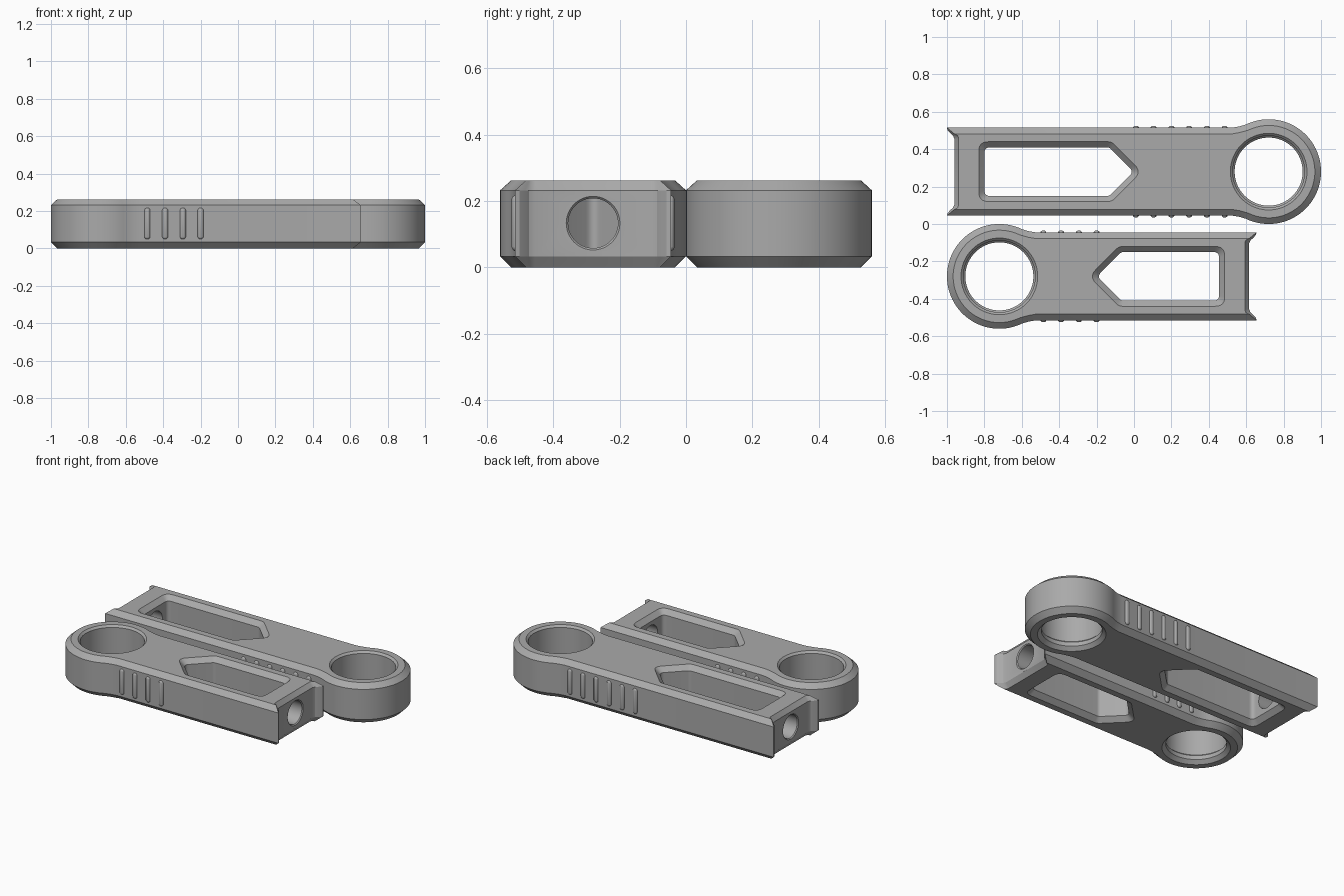
import bpy, bmesh, math
from mathutils import Vector

cube = bpy.data.objects.get("Cube")
if cube:
    bpy.data.objects.remove(cube, do_unlink=True)

GREY = (0.40, 0.40, 0.40, 1)
mat = bpy.data.materials.new("plain grey")
mat.use_nodes = True
mat.diffuse_color = GREY
mat.node_tree.nodes["Principled BSDF"].inputs["Base Color"].default_value = GREY

H = 0.262          # thickness
R = 0.28           # ring outer radius
W = 0.235          # body half width
C = 0.033          # edge chamfer


def loft(bm, loops):
    """Closed solid through loops of equal point count."""
    rows = [[bm.verts.new(p) for p in loop] for loop in loops]
    n = len(rows[0])
    for a, b in zip(rows, rows[1:]):
        for i in range(n):
            j = (i + 1) % n
            bm.faces.new((a[i], a[j], b[j], b[i]))
    bm.faces.new(rows[0][::-1])
    bm.faces.new(rows[-1])


def solid(name, lofts):
    bm = bmesh.new()
    for loops in lofts:
        loft(bm, loops)
    bmesh.ops.recalc_face_normals(bm, faces=bm.faces)
    me = bpy.data.meshes.new(name)
    bm.to_mesh(me)
    bm.free()
    me.materials.append(mat)
    ob = bpy.data.objects.new(name, me)
    bpy.context.collection.objects.link(ob)
    return ob


def at_z(points, z):
    return [(x, y, z) for x, y in points]


def circle(r, n=64):
    return [(r * math.cos(math.tau * i / n), r * math.sin(math.tau * i / n)) for i in range(n)]


def rounded(corners, radius, steps=6):
    """Polygon with every corner replaced by a curve."""
    pts = [Vector(c) for c in corners]
    out = []
    for i, p in enumerate(pts):
        u = (pts[i - 1] - p).normalized()
        v = (pts[(i + 1) % len(pts)] - p).normalized()
        d = radius * math.tan((math.pi - u.angle(v)) / 2)
        a, b = p + u * d, p + v * d
        for k in range(steps + 1):
            t = k / steps
            q = a * (1 - t) ** 2 + p * 2 * t * (1 - t) + b * t * t
            out.append((q.x, q.y))
    return out


def arm_outline(length, inset):
    """Ring, neck, straight body and scooped end with two horns."""
    k = inset / C
    half = []
    for i in range(33):
        a = math.pi + math.radians(64 - 180) * i / 32
        half.append(((R - inset) * math.cos(a), (R - inset) * math.sin(a)))
    half += [(0.155, W + 0.007 - inset), (0.195, W - inset)]
    # distance back from the tip, half width, then how far the top edge is inset
    for back, y, dx, dy in ((0, W, .04, .033), (.003, .222, .048, .025), (.018, .205, .04, .013),
                            (.032, .193, .028, .006), (.04, .175, .022, 0)):
        half.append((length - back - dx * k, y - dy * k))
    return half + [(x, -y) for x, y in half[:0:-1]]


def slot_outline(tip, end, grow):
    """Window with a pointed end towards the ring."""
    w = 0.13 + grow
    x = tip + 0.042 - 1.414 * grow
    return rounded([(x, 0), (x + w, -w), (end + grow, -w), (end + grow, w), (x + w, w)], 0.03 + 0.7 * grow)


def cut(target, cutter):
    mod = target.modifiers.new("cut", 'BOOLEAN')
    mod.operation = 'DIFFERENCE'
    mod.solver = 'EXACT'
    mod.object = cutter
    cutter.hide_render = True
    bpy.context.view_layer.objects.active = target
    bpy.ops.object.modifier_apply(modifier=mod.name)
    bpy.data.objects.remove(cutter, do_unlink=True)


def smooth(ob, degrees):
    bpy.ops.object.select_all(action='DESELECT')
    ob.select_set(True)
    bpy.context.view_layer.objects.active = ob
    bpy.ops.object.shade_smooth_by_angle(angle=math.radians(degrees))


def make_arm(name, length, slot_tip, ribs, location, turn):
    # Chamfered body
    full, small = arm_outline(length, 0), arm_outline(length, C)
    arm = solid(name, [[at_z(small, 0), at_z(full, C), at_z(full, H - 0.03), at_z(small, H)]])

    # Stepped round hole with a lip near the base
    profile = ((.215, -.01), (.182, .023), (.182, .05), (.192, .06), (.192, H - .013), (.215, H + .01))
    cut(arm, solid("bore_cutter", [[at_z(circle(r), z) for r, z in profile]]))

    # Pointed window, chamfered on both faces
    levels = ((.04, -.01), (0, .03), (0, H - .03), (.04, H + .01))
    end = length - 0.2
    cut(arm, solid("window_cutter", [[at_z(slot_outline(slot_tip, end, g), z) for g, z in levels]]))

    # Rod hole through the scooped end
    rod = ((length - .28, .075), (length - .046, .075), (length, .12))
    cut(arm, solid("rod_cutter", [[[(x, p, q + .133) for p, q in circle(r, 48)] for x, r in rod]]))
    smooth(arm, 25)

    # Raised grip ribs on both sides
    lofts = []
    for i in range(ribs):
        for side in (-1, 1):
            loops = []
            for r, out in ((.016, -.01), (.016, .002), (.012, .007), (.006, .01)):
                pill = []
                for k in range(16):
                    a = math.tau * (k + 0.5) / 16
                    mid = 0.133 + math.copysign(0.068, math.sin(a))
                    pill.append((0.235 + 0.095 * i + r * math.cos(a), side * (W + out), mid + r * math.sin(a)))
                loops.append(pill)
            lofts.append(loops)
    grips = solid(name + "_grip_ribs", lofts)
    smooth(grips, 50)

    for ob in (arm, grips):
        ob.location = location
        ob.rotation_euler.z = turn


make_arm("short_arm", 1.375, 0.48, 4, (-0.72, -0.28, 0), 0)
make_arm("long_arm", 1.72, 0.68, 6, (0.72, 0.28, 0), math.pi)
